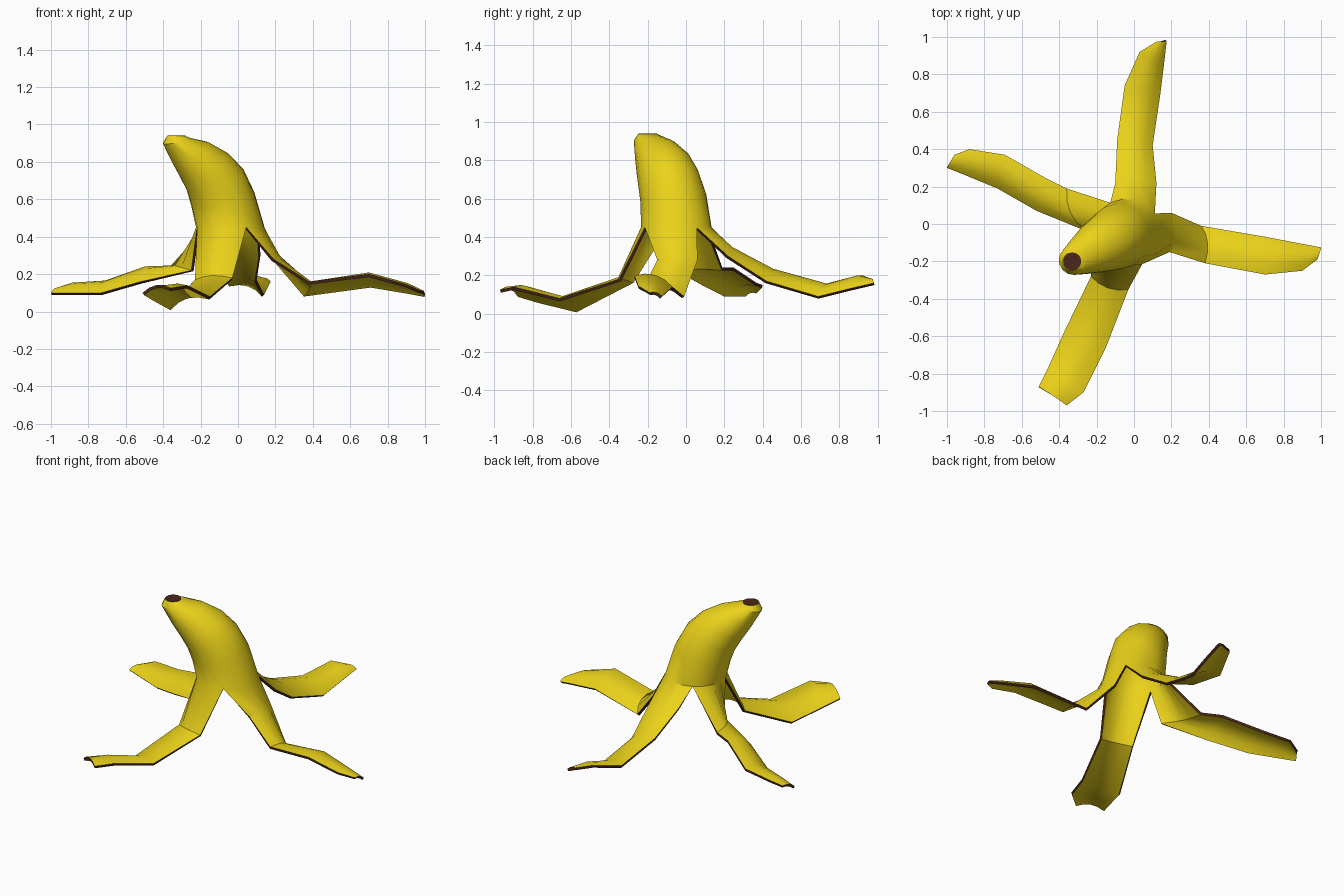
import bpy, bmesh
from math import radians, cos, sin
from mathutils import Vector, Matrix

if "Cube" in bpy.data.objects:
    bpy.data.objects.remove(bpy.data.objects["Cube"])

def material(name, rgb):
    m = bpy.data.materials.new(name)
    m.diffuse_color = (*rgb, 1)
    m.use_nodes = True
    m.node_tree.nodes["Principled BSDF"].inputs["Base Color"].default_value = m.diffuse_color
    return m

yellow = material("peel_yellow", (0.83, 0.65, 0.01))
brown = material("stem_brown", (0.07, 0.02, 0.01))

N = 4                                   # segments across each peel strip
SPLITS = [-63, 35, 118, 195, 297]       # angles where the skin is torn
NOTCH_Z = 0.45

# body rings: x, y, z, radius, lean in degrees
RINGS = [(-0.33, -0.20, 0.938, 0.05, 0), (-0.325, -0.195, 0.912, 0.078, 12),
         (-0.255, -0.16, 0.85, 0.112, 33), (-0.18, -0.12, 0.78, 0.145, 30),
         (-0.12, -0.09, 0.70, 0.163, 24), (-0.08, -0.065, 0.60, 0.174, 14),
         (-0.04, -0.05, NOTCH_Z, 0.185, 0)]

# strips, from the tear down to the tip: (edge, opposite edge) per row
EAST = [((0.19, -0.15, 0.28), (0.20, 0.06, 0.28)), ((0.38, -0.21, 0.16), (0.36, -0.01, 0.09)),
        ((0.70, -0.27, 0.20), (0.71, -0.07, 0.14)), ((0.90, -0.25, 0.145), (0.92, -0.11, 0.105)),
        ((0.98, -0.19, 0.11), (1.0, -0.125, 0.09))]
NORTH = [((0.12, 0.22, 0.30), (-0.10, 0.22, 0.34)), ((0.10, 0.42, 0.17), (-0.09, 0.45, 0.23)),
         ((0.14, 0.69, 0.09), (-0.05, 0.74, 0.15)), ((0.16, 0.85, 0.13), (0.03, 0.92, 0.20)),
         ((0.175, 0.98, 0.16), (0.12, 0.975, 0.18))]
WEST = [((-0.36, 0.19, 0.24), (-0.25, -0.04, 0.22)), ((-0.48, 0.25, 0.24), (-0.52, 0.07, 0.16)),
        ((-0.69, 0.37, 0.16), (-0.73, 0.19, 0.10)), ((-0.88, 0.40, 0.15), (-0.90, 0.26, 0.10)),
        ((-0.96, 0.37, 0.12), (-1.0, 0.30, 0.10))]
SOUTH = [((-0.23, -0.28, 0.17), (-0.03, -0.35, 0.18)), ((-0.37, -0.57, 0.02), (-0.15, -0.66, 0.08)),
         ((-0.46, -0.77, 0.07), (-0.27, -0.90, 0.14)), ((-0.51, -0.87, 0.10), (-0.36, -0.97, 0.125))]

bm = bmesh.new()

def bridge(a, b):
    for j in range(len(a) - 1):
        bm.faces.new((a[j], b[j], b[j + 1], a[j + 1]))

# curved upper body
angles = [radians(a + (b - a) * k / N) for a, b in zip(SPLITS, SPLITS[1:]) for k in range(N)]
axis = Vector((0.58, -0.81, 0))
rings = []
for x, y, z, r, lean in RINGS:
    rot = Matrix.Rotation(radians(lean), 3, axis)
    ring = [bm.verts.new(Vector((x, y, z)) + rot @ Vector((r * cos(a), r * sin(a), 0))) for a in angles]
    rings.append(ring + ring[:1])
for a, b in zip(rings, rings[1:]):
    bridge(a, b)
bm.faces.new(rings[0][:-1])

# four peeled strips, arched across their width
for i, rows in enumerate((SOUTH, EAST, NORTH, WEST)):
    # strips run counter-clockwise starting with the east one
    start = ((i - 1) % 4) * N
    prev = rings[-1][start:start + N + 1]
    mid = (prev[0].co + prev[-1].co) / 2
    for k, (l, r) in enumerate(rows):
        l, r = Vector(l), Vector(r)
        centre = (l + r) / 2
        normal = (centre - mid).cross(r - l).normalized()
        bulge = 0.16 * (r - l).length
        row = [bm.verts.new(l.lerp(r, j / N) + normal * bulge * (1 - (2 * j / N - 1) ** 2))
               for j in range(N + 1)]
        bridge(prev, row)
        prev, mid = row, centre

mesh = bpy.data.meshes.new("banana_peel")
bm.to_mesh(mesh)
bm.free()
peel = bpy.data.objects.new("banana_peel", mesh)
bpy.context.collection.objects.link(peel)
mesh.materials.append(yellow)
mesh.materials.append(brown)

# skin thickness with brown torn edges
skin = peel.modifiers.new("skin", 'SOLIDIFY')
skin.thickness = 0.016
skin.offset = -1
skin.material_offset_rim = 1
bpy.context.view_layer.objects.active = peel
peel.select_set(True)
bpy.ops.object.modifier_apply(modifier="skin")
bpy.ops.object.shade_smooth_by_angle(angle=radians(35))

# dark stem end
bpy.ops.mesh.primitive_cylinder_add(vertices=16, radius=0.048, depth=0.01, location=(-0.33, -0.2, 0.936))
stem = bpy.context.object
stem.name = "stem_end"
stem.data.materials.append(brown)
